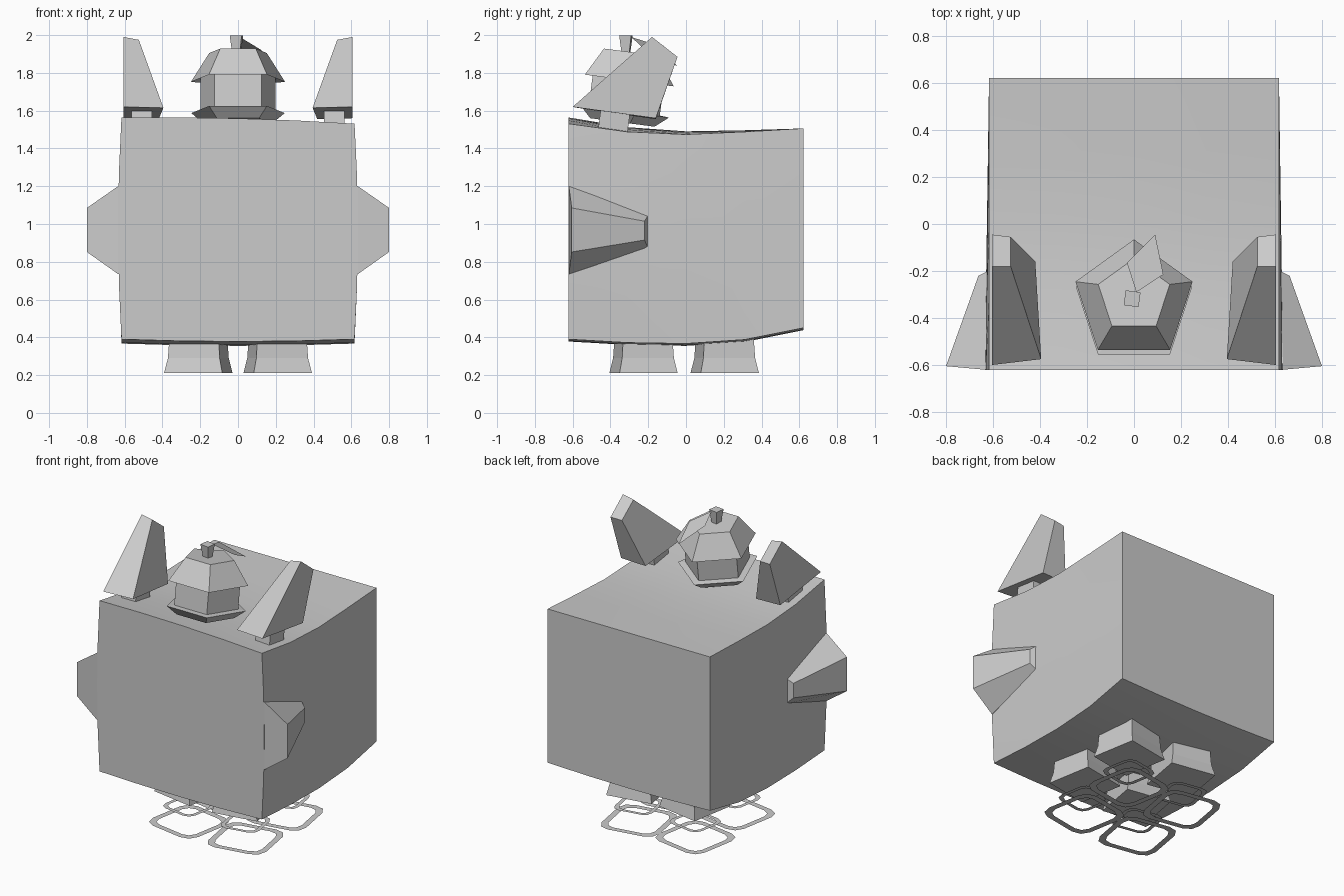
import bpy, bmesh, math
from mathutils import Matrix, Vector

cube = bpy.data.objects.get("Cube")
if cube:
    bpy.data.objects.remove(cube, do_unlink=True)

grey = bpy.data.materials.new("plain grey")
grey.use_nodes = True
COLOUR = (0.6, 0.6, 0.6, 1)
grey.diffuse_color = COLOUR
grey.node_tree.nodes["Principled BSDF"].inputs["Base Color"].default_value = COLOUR


def finish(name, bm, smooth=False):
    bmesh.ops.recalc_face_normals(bm, faces=bm.faces)
    mesh = bpy.data.meshes.new(name)
    bm.to_mesh(mesh)
    bm.free()
    mesh.materials.append(grey)
    obj = bpy.data.objects.new(name, mesh)
    bpy.context.collection.objects.link(obj)
    if smooth:
        bpy.ops.object.select_all(action="DESELECT")
        obj.select_set(True)
        bpy.context.view_layer.objects.active = obj
        bpy.ops.object.shade_smooth_by_angle(angle=math.radians(30))
    return obj


def loft(name, rings, caps=True, matrix=Matrix()):
    """Skin a stack of rings that share one point count."""
    bm = bmesh.new()
    loops = [[bm.verts.new(matrix @ Vector(p)) for p in ring] for ring in rings]
    for a, b in zip(loops, loops[1:]):
        for i in range(len(a)):
            j = (i + 1) % len(a)
            bm.faces.new((a[i], a[j], b[j], b[i]))
    if caps:
        bm.faces.new(loops[0])
        bm.faces.new(loops[-1])
    return finish(name, bm)


def polygon(sides, radius, z, turn):
    angles = [turn + math.tau * i / sides for i in range(sides)]
    return [(radius * math.cos(a), radius * math.sin(a), z) for a in angles]


def mirrored(rings, side):
    return [[(x * side, y, z) for x, y, z in ring] for ring in rings]


def lerp_profile(points, t):
    for (a, va), (b, vb) in zip(points, points[1:]):
        if t <= b:
            return va + (vb - va) * (t - a) / (b - a)
    return points[-1][1]


# Body: a cube with slightly bulged sides, sagging top and rounded underside
TOP = [(-1, 1.547), (-0.5, 1.5), (0, 1.482), (0.5, 1.492), (1, 1.506)]
BOTTOM = [(-1, 0.39), (-0.5, 0.372), (0, 0.367), (0.5, 0.388), (1, 0.45)]
bm = bmesh.new()
bmesh.ops.create_cube(bm, size=2)
bmesh.ops.subdivide_edges(bm, edges=bm.edges[:], cuts=3, use_grid_fill=True)
for v in bm.verts:
    x, y, z = v.co
    front = (1 - y) / 2
    top = lerp_profile(TOP, y) - 0.016 * x * front + 0.012 * (1 - x * x) * front
    low = lerp_profile(BOTTOM, y) + 0.012 * (x * x - 1)
    half = 0.617 + 0.018 * (1 - z * z) * front
    v.co = (x * half, y * 0.622, low + (top - low) * (z + 1) / 2)
finish("body", bm, smooth=True)

for side, label in ((1, "left"), (-1, "right")):
    # Side fins: tapered wedges, widest at the front
    fin = [
        [(0.61, -0.62, 0.735), (0.61, -0.62, 1.2), (0.61, -0.2, 1.047), (0.61, -0.2, 0.873)],
        [(0.635, -0.62, 0.735), (0.635, -0.62, 1.2), (0.62, -0.2, 1.047), (0.62, -0.2, 0.873)],
        [(0.8, -0.605, 0.852), (0.8, -0.605, 1.085), (0.662, -0.22, 1.015), (0.662, -0.22, 0.915)],
    ]
    loft(label + "_fin", mirrored(fin, side))

    # Ears: flat outside, sloped inside, leaning back
    ear = [
        [(0.605, -0.6, 1.62), (0.605, -0.18, 1.99), (0.605, -0.045, 1.885), (0.605, -0.16, 1.56)],
        [(0.395, -0.575, 1.615), (0.525, -0.18, 1.975), (0.525, -0.055, 1.88), (0.42, -0.16, 1.555)],
    ]
    loft(label + "_ear", mirrored(ear, side))

    # Short stem joining each ear to the body
    stem = [[(sx * 0.054, sy * 0.078, z) for sx, sy in ((-1, -1), (1, -1), (1, 1), (-1, 1))]
            for z in (-0.06, 0.06)]
    place = Matrix.Translation((side * 0.51, -0.38, 1.55)) @ Matrix.Rotation(math.radians(-7.5), 4, "X")
    loft(label + "_ear_stem", stem, matrix=place)

# Five-sided lantern: flared dish, drum and eaved roof, tipped back
LANTERN = [(0.19, 0), (0.26, 0.058), (0.21, 0.062), (0.21, 0.245), (0.262, 0.225), (0.16, 0.375)]
tilt = Matrix.Translation((0, -0.355, 1.54)) @ Matrix.Rotation(math.radians(-7.5), 4, "X")
loft("lantern", [polygon(5, r, z, math.pi / 2) for r, z in LANTERN], matrix=tilt)

# Lantern stalk and single thin leaf
stalk_place = Matrix.Translation((-0.008, -0.318, 0))
loft("stalk", [polygon(4, r, z, 0.65) for r, z in ((0.028, 1.9), (0.045, 1.998))], matrix=stalk_place)
bm = bmesh.new()
leaf = [(0.01, -0.29, 1.99), (0.125, -0.215, 1.92), (0.09, -0.045, 1.835), (-0.03, -0.165, 1.95)]
bm.faces.new([bm.verts.new(p) for p in leaf])
finish("leaf", bm)


def rounded_square(half, corner, z):
    pts = []
    for k in range(4):
        for a in (0, math.pi / 4, math.pi / 2):
            turn = k * math.pi / 2
            x, y = half - corner + corner * math.cos(a), half - corner + corner * math.sin(a)
            pts.append((x * math.cos(turn) - y * math.sin(turn),
                        x * math.sin(turn) + y * math.cos(turn), z))
    return pts


# Feet with flared soles, and two flat floating rings below each
for side, s_label in ((1, "left"), (-1, "right")):
    for y, y_label in ((-0.225, "front"), (0.205, "back")):
        name = y_label + "_" + s_label
        spin = Matrix.Rotation(math.radians(10 * side), 4, "Z")
        foot = [polygon(4, size / math.sqrt(2), z, math.pi / 4)
                for size, z in ((0.312, 0.212), (0.278, 0.29), (0.262, 0.42))]
        loft(name + "_foot", foot, matrix=Matrix.Translation((side * 0.21, y, 0)) @ spin)
        for part, half, corner, width, z in (("large", 0.2, 0.08, 0.04, 0), ("small", 0.13, 0.055, 0.026, 0.11)):
            ring = [rounded_square(half, corner, z), rounded_square(half - width, corner - width / 2, z)]
            loft(name + "_" + part + "_ring", ring, caps=False,
                 matrix=Matrix.Translation((side * 0.215, y, 0)) @ spin)
